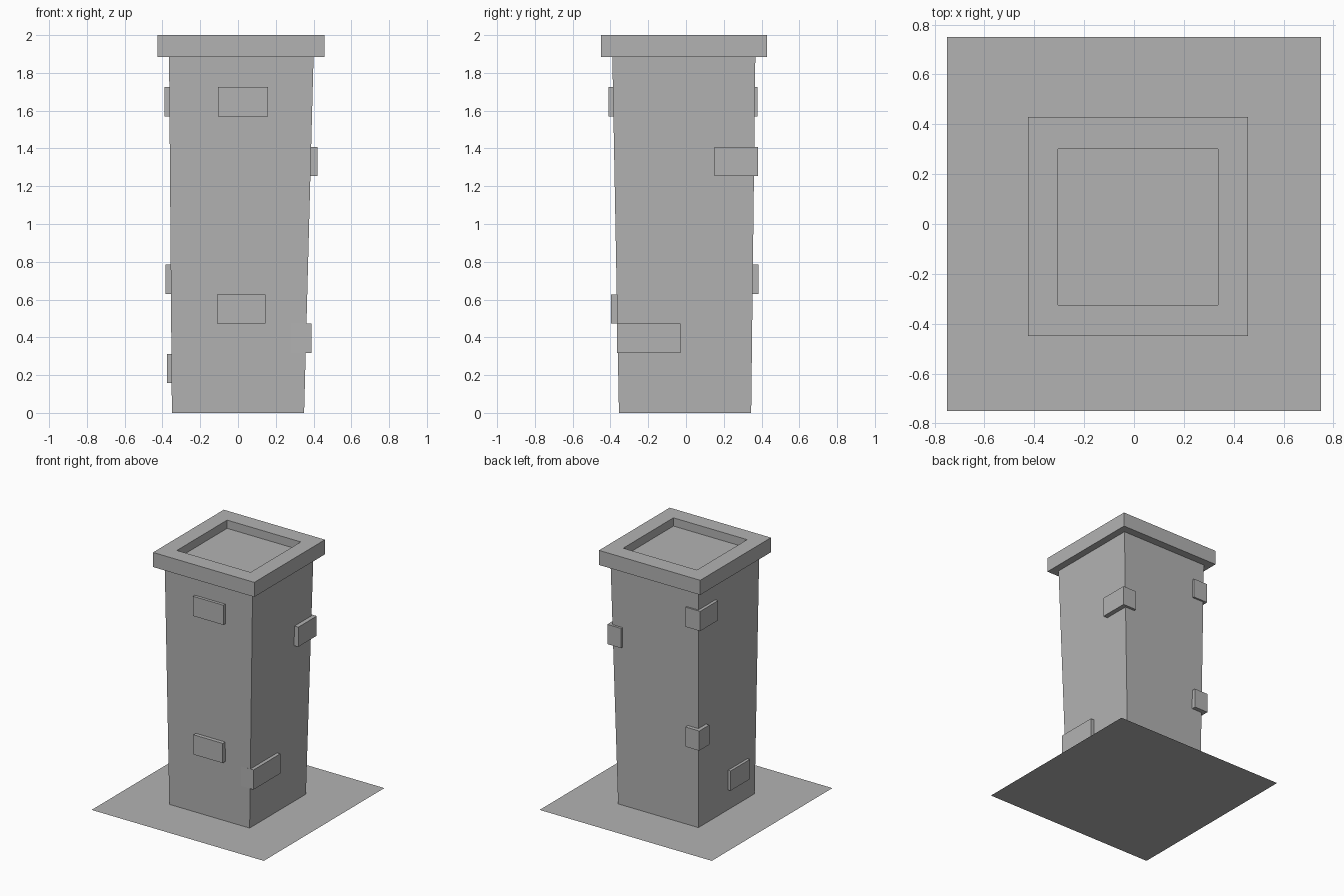
import bpy
import bmesh

cube = bpy.data.objects.get("Cube")
if cube:
    bpy.data.objects.remove(cube, do_unlink=True)

stone = bpy.data.materials.new("grey stone")
stone.use_nodes = True
GREY = (0.45, 0.45, 0.45, 1)
stone.diffuse_color = GREY
stone.node_tree.nodes["Principled BSDF"].inputs["Base Color"].default_value = GREY


def finish(name, bm):
    mesh = bpy.data.meshes.new(name)
    bmesh.ops.recalc_face_normals(bm, faces=bm.faces)
    bm.to_mesh(mesh)
    bm.free()
    mesh.materials.append(stone)
    obj = bpy.data.objects.new(name, mesh)
    bpy.context.collection.objects.link(obj)
    return obj


def ring(bm, rect, z):
    """Four corners of a rectangle (x0, x1, y0, y1) at height z."""
    x0, x1, y0, y1 = rect
    return [bm.verts.new((x, y, z)) for x, y in ((x0, y0), (x1, y0), (x1, y1), (x0, y1))]


def stack(name, levels, bottom=True, top=True):
    """Rectangles joined one after another, with optional end faces."""
    bm = bmesh.new()
    rings = [ring(bm, rect, z) for rect, z in levels]
    for a, b in zip(rings, rings[1:]):
        for i in range(4):
            j = (i + 1) % 4
            bm.faces.new((a[i], a[j], b[j], b[i]))
    if bottom:
        bm.faces.new(rings[0][::-1])
    if top:
        bm.faces.new(rings[-1])
    return finish(name, bm)


# Ground slab: one thin square sheet
bm = bmesh.new()
bm.faces.new(ring(bm, (-0.75, 0.75, -0.75, 0.75), 0))
finish("ground_sheet", bm)

# Shaft that widens upwards, running into the cap
SHAFT_TOP = 1.885
stack("shaft", [((-0.35, 0.35, -0.355, 0.345), 0),
                ((-0.365, 0.40, -0.39, 0.367), SHAFT_TOP)], bottom=False, top=False)

# Cap with a sunken top
outer = (-0.425, 0.457, -0.45, 0.43)
inner = (-0.305, 0.337, -0.325, 0.30)
stack("cap", [(outer, SHAFT_TOP), (outer, 2), (inner, 2), (inner, 1.935)])

# Protruding bricks: x0, x1, y0, y1, and the height of the underside
BRICK_HEIGHT = 0.155
bricks = {
    "front_upper_brick": (-0.105, 0.16, -0.41, -0.30, 1.57),
    "front_lower_brick": (-0.11, 0.145, -0.397, -0.28, 0.473),
    "left_upper_corner_brick": (0.30, 0.42, 0.15, 0.38, 1.253),
    "left_lower_brick": (0.28, 0.39, -0.364, -0.03, 0.317),
    "back_upper_corner_brick": (-0.388, -0.26, 0.155, 0.378, 1.57),
    "back_lower_corner_brick": (-0.385, -0.265, 0.26, 0.385, 0.63),
    "right_lower_brick": (-0.375, -0.27, -0.26, -0.02, 0.158),
}
for name, (x0, x1, y0, y1, z) in bricks.items():
    rect = (x0, x1, y0, y1)
    stack(name, [(rect, z), (rect, z + BRICK_HEIGHT)])
